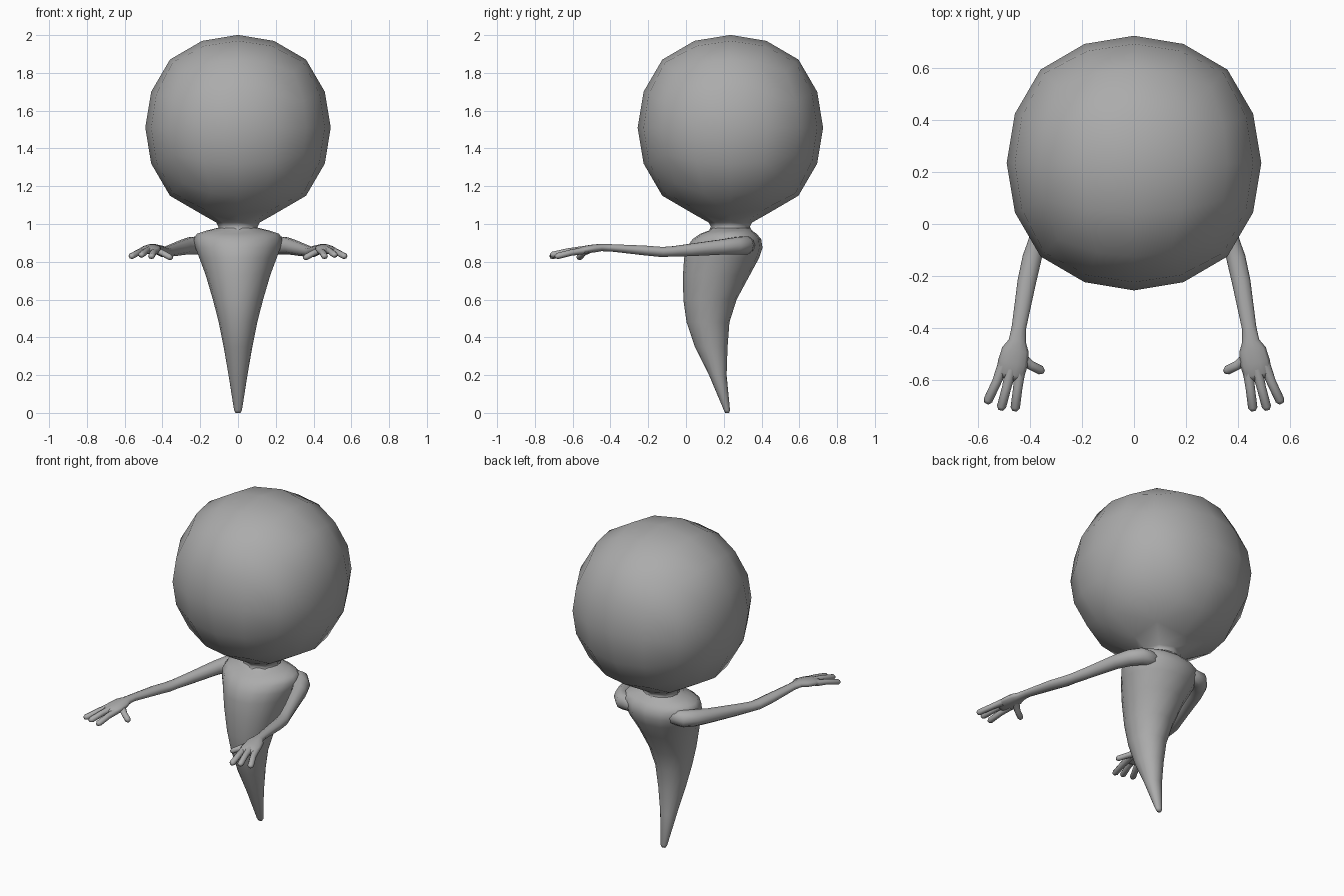
import bpy, bmesh, math
from mathutils import Vector

if "Cube" in bpy.data.objects:
    bpy.data.objects.remove(bpy.data.objects["Cube"])

HEAD = Vector((0, 0.235, 1.51))
R = 0.491

grey = bpy.data.materials.new("dark_grey")
grey.diffuse_color = (0.41, 0.41, 0.41, 1)
grey.use_nodes = True
grey.node_tree.nodes["Principled BSDF"].inputs["Base Color"].default_value = grey.diffuse_color


def finish(name, bm, mirror=False):
    bmesh.ops.recalc_face_normals(bm, faces=bm.faces)
    me = bpy.data.meshes.new(name)
    bm.to_mesh(me)
    bm.free()
    me.materials.append(grey)
    for p in me.polygons:
        p.use_smooth = True
    ob = bpy.data.objects.new(name, me)
    bpy.context.collection.objects.link(ob)
    if mirror:
        ob.modifiers.new("mirror", 'MIRROR').use_clip = False
    return ob


def loft(bm, rings, sides, cap_start, cap_end):
    """rings: list of (centre, u axis, v axis)"""
    loops = []
    for c, u, v in rings:
        loops.append([bm.verts.new(c + u * math.cos(2 * math.pi * i / sides)
                                   + v * math.sin(2 * math.pi * i / sides))
                      for i in range(sides)])
    for a, b in zip(loops, loops[1:]):
        for i in range(sides):
            j = (i + 1) % sides
            bm.faces.new((a[i], a[j], b[j], b[i]))
    if cap_start:
        bm.faces.new(loops[0][::-1])
    if cap_end:
        bm.faces.new(loops[-1])


def tube(bm, pts, sides):
    """pts: (x, y, z, half width, half height) along a path"""
    cs = [Vector(p[:3]) for p in pts]
    rings = []
    for i, p in enumerate(pts):
        d = cs[min(i + 1, len(cs) - 1)] - cs[max(i - 1, 0)]
        side = d.cross(Vector((0, 0, 1))).normalized()
        up = side.cross(d).normalized()
        rings.append((cs[i], side * p[3], up * p[4]))
    loft(bm, rings, sides, False, True)


# Head: cube-based ball, slightly fuller on the diagonals, drawn down into the neck
bm = bmesh.new()
bmesh.ops.create_cube(bm, size=2)
bmesh.ops.subdivide_edges(bm, edges=bm.edges[:], cuts=3, use_grid_fill=True)
for v in bm.verts:
    n = Vector([math.tan(c * math.pi / 4) for c in v.co]).normalized()
    bulge = min(1, (1 - max(abs(c) for c in n)) / 0.293)
    v.co = n * R * (1 + 0.038 * bulge ** 0.8) + HEAD
bottom = min(bm.verts, key=lambda v: (v.co.xy - HEAD.xy).length + v.co.z)
bmesh.ops.delete(bm, geom=[bottom], context='VERTS')
for radius, z in ((0.115, 1.008), (0.103, 0.985), (0.112, 0.968)):
    rim = [e for e in bm.edges if e.is_boundary]
    new = bmesh.ops.extrude_edge_only(bm, edges=rim)["geom"]
    for v in (g for g in new if isinstance(g, bmesh.types.BMVert)):
        d = (v.co - HEAD).to_2d().normalized() * radius
        v.co = Vector((d.x, HEAD.y + d.y, z))
finish("head", bm)

# Body: curved tapering tail (z, half width, front y, back y)
profile = [
    (0.00, 0.013, 0.208, 0.228), (0.015, 0.021, 0.20, 0.233),
    (0.20, 0.050, 0.122, 0.215), (0.35, 0.076, 0.047, 0.22),
    (0.48, 0.102, 0.003, 0.23), (0.60, 0.133, -0.014, 0.268),
    (0.73, 0.172, -0.016, 0.338), (0.82, 0.206, -0.010, 0.387),
    (0.875, 0.225, 0.003, 0.405), (0.92, 0.232, 0.035, 0.398),
    (0.948, 0.215, 0.075, 0.374), (0.965, 0.165, 0.12, 0.35),
    (0.98, 0.103, 0.135, 0.338),
]
bm = bmesh.new()
loft(bm, [(Vector((0, (f + b) / 2, z)), Vector((w, 0, 0)), Vector((0, (b - f) / 2, 0)))
          for z, w, f, b in profile], 16, True, False)
for v in bm.verts:  # broader towards the shoulder blades
    if v.co.z > 0.7:
        v.co.x *= 1 + 0.6 * (v.co.y - 0.2) * min(1, (v.co.z - 0.7) / 0.15)
finish("body", bm)

# Arms: shoulder, elbow, wrist and palm in one tube
bm = bmesh.new()
tube(bm, [
    (0.06, 0.27, 0.888, 0.035, 0.040), (0.15, 0.325, 0.888, 0.042, 0.046),
    (0.205, 0.315, 0.887, 0.050, 0.050), (0.248, 0.265, 0.884, 0.050, 0.048),
    (0.285, 0.19, 0.878, 0.044, 0.042), (0.344, 0.02, 0.862, 0.035, 0.034),
    (0.378, -0.08, 0.854, 0.034, 0.028), (0.393, -0.13, 0.852, 0.037, 0.028),
    (0.413, -0.22, 0.860, 0.036, 0.027), (0.444, -0.40, 0.874, 0.028, 0.020),
    (0.450, -0.45, 0.875, 0.033, 0.020), (0.457, -0.485, 0.871, 0.052, 0.022),
    (0.467, -0.535, 0.864, 0.058, 0.021), (0.477, -0.578, 0.857, 0.055, 0.018),
    (0.482, -0.596, 0.853, 0.045, 0.012),
], 10)
finish("arms", bm, True)

# Fingers and thumb: root, middle, tip
bm = bmesh.new()
for root, mid, tip in (
    ((0.438, -0.55, 0.858), (0.448, -0.63, 0.848), (0.458, -0.708, 0.830)),
    ((0.474, -0.56, 0.863), (0.491, -0.63, 0.854), (0.511, -0.705, 0.837)),
    ((0.505, -0.545, 0.858), (0.530, -0.61, 0.848), (0.563, -0.68, 0.830)),
    ((0.445, -0.505, 0.866), (0.398, -0.545, 0.845), (0.360, -0.564, 0.824)),
):
    a, b, c = Vector(root), Vector(mid), Vector(tip)
    end = c + (c - b).normalized() * 0.013
    tube(bm, [(*a, 0.022, 0.018), (*b, 0.018, 0.0165),
              (*c, 0.018, 0.0165), (*end, 0.010, 0.009)], 8)
finish("fingers", bm, True)
